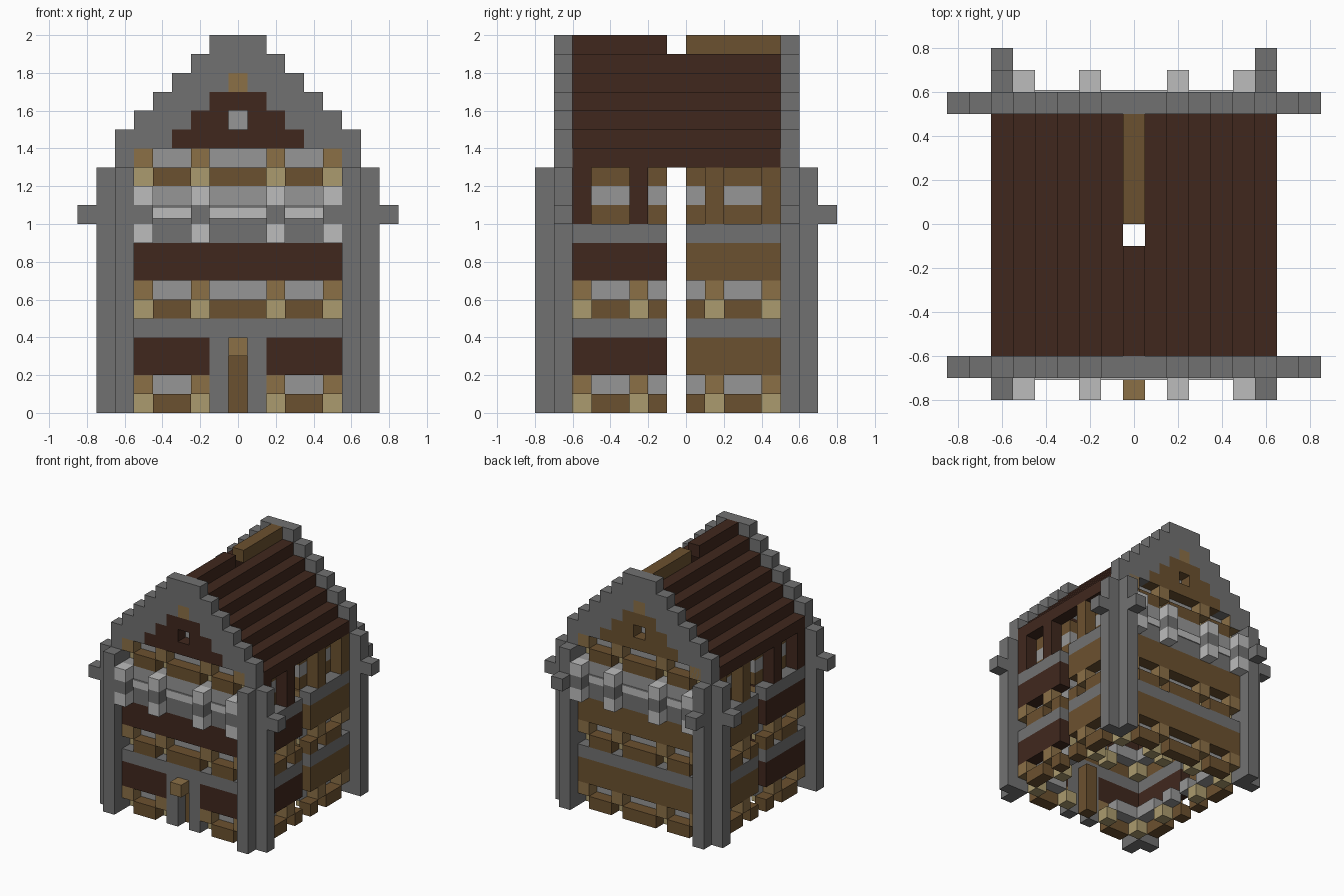
import bpy
import bmesh

cube = bpy.data.objects.get("Cube")
if cube:
    bpy.data.objects.remove(cube)

U = 0.1  # block size


def make_material(name, r, g, b):
    col = [(c / 255) ** 2.2 for c in (r, g, b)] + [1]
    mat = bpy.data.materials.new(name)
    mat.use_nodes = True
    mat.diffuse_color = col
    bsdf = mat.node_tree.nodes["Principled BSDF"]
    bsdf.inputs["Base Color"].default_value = col
    bsdf.inputs["Roughness"].default_value = 0.9
    return mat


STONE = make_material("stone grey", 113, 113, 113)
LIGHT = make_material("pale stone", 187, 187, 187)
GLASS = make_material("window grey", 149, 149, 149)
DARK = make_material("dark wood", 66, 44, 35)
BROWN = make_material("brown wood", 107, 82, 51)
GOLD = make_material("golden wood", 138, 111, 72)
TAN = make_material("tan wood", 170, 154, 110)


def build(name, mat, boxes):
    """One object from boxes (x0, x1, y0, y1, z0, z1) in block units."""
    bm = bmesh.new()
    for x0, x1, y0, y1, z0, z1 in boxes:
        made = bmesh.ops.create_cube(bm, size=1)
        for v in made["verts"]:
            v.co = ((x0 + (v.co.x + 0.5) * (x1 - x0)) * U,
                    (y0 + (v.co.y + 0.5) * (y1 - y0)) * U,
                    (z0 + (v.co.z + 0.5) * (z1 - z0)) * U)
    mesh = bpy.data.meshes.new(name)
    bm.to_mesh(mesh)
    bm.free()
    mesh.materials.append(mat)
    obj = bpy.data.objects.new(name, mesh)
    bpy.context.scene.collection.objects.link(obj)
    return obj


# Each wall maps (along, depth, height) to a box; depth 0 is the outer skin
def front(a, b, d0, d1, z0, z1):
    return (a, b, -7 + d0, -7 + d1, z0, z1)


def back(a, b, d0, d1, z0, z1):
    return (a, b, 6 - d1, 6 - d0, z0, z1)


def right(a, b, d0, d1, z0, z1):
    return (-6.5 + d0, -6.5 + d1, a, b, z0, z1)


def left(a, b, d0, d1, z0, z1):
    return (6.5 - d1, 6.5 - d0, a, b, z0, z1)


def window_band(name, wall, z, posts, panes):
    """Recessed footings and glass alternating with proud panels and caps."""
    build(name + "_footings", TAN, [wall(p, p + 1, 1, 2, z, z + 1) for p in posts])
    build(name + "_panels", BROWN, [wall(a, b, 0, 1, z, z + 1) for a, b in panes])
    build(name + "_caps", GOLD, [wall(p, p + 1, 0, 1, z + 1, z + 2) for p in posts])
    build(name + "_glass", GLASS, [wall(a, b, 1, 2, z + 1, z + 2) for a, b in panes])


END_POSTS = (-5.5, -2.5, 1.5, 4.5)
END_PANES = ((-4.5, -2.5), (-1.5, 1.5), (2.5, 4.5))

# Gable ends
for name, wall, wood in (("front", front, DARK), ("back", back, BROWN)):
    is_front = wall is front
    lower = [END_PANES[0], END_PANES[2]] if is_front else END_PANES
    window_band(name + "_ground_window", wall, 0, END_POSTS, lower)
    window_band(name + "_middle_window", wall, 5, END_POSTS, END_PANES)
    window_band(name + "_attic_window", wall, 12, END_POSTS, END_PANES)

    spans = [(-5.5, -1.5), (1.5, 5.5)] if is_front else [(-5.5, 5.5)]
    build(name + "_lower_boards", wood, [wall(a, b, 0, 1, 2, 4) for a, b in spans])
    build(name + "_upper_boards", wood, [wall(-5.5, 5.5, 0, 1, 7, 9)])
    build(name + "_beams", STONE, [wall(-5.5, 5.5, 0, 1, 4, 5),
                                   wall(-5.5, 5.5, 0, 1, 9, 11)])
    build(name + "_ledge", GLASS, [wall(-5.5, 5.5, 0, 1, 11, 12)])
    build(name + "_ledge_stripes", LIGHT,
          [wall(a, b, -0.08, 0, 10.3, 10.9) for a, b in END_PANES])

    # Brackets on the balcony beam
    build(name + "_brackets", LIGHT, [wall(p, p + 1, -1, 0, z, z + 1)
                                      for p in END_POSTS for z in (9, 11)])
    build(name + "_bracket_cores", STONE,
          [wall(p, p + 1, -1, 0, 10, 11) for p in END_POSTS])

    # Stepped stone gable around stepped boards
    steps = [wall(s * 5.5 - 1, s * 5.5 + 1, 0, 1, 13, 14) for s in (-1, 1)]
    for i in range(4):
        inner, outer = 3.5 - i, 6.5 - i
        steps += [wall(inner, outer, 0, 1, 14 + i, 15 + i),
                  wall(-outer, -inner, 0, 1, 14 + i, 15 + i)]
    steps += [wall(-2.5, 2.5, 0, 1, 18, 19), wall(-1.5, 1.5, 0, 1, 19, 20)]
    build(name + "_gable_steps", STONE, steps)
    build(name + "_gable_boards", wood, [
        wall(-3.5, 3.5, 0, 1, 14, 15), wall(-2.5, -0.5, 0, 1, 15, 16),
        wall(0.5, 2.5, 0, 1, 15, 16), wall(-1.5, 1.5, 0, 1, 16, 17)])
    build(name + "_gable_glass", GLASS, [wall(-0.5, 0.5, 1, 2, 15, 16)])
    build(name + "_gable_block", GOLD, [wall(-0.5, 0.5, 0, 1, 17, 18)])

    # Corner posts with pegs
    posts, pegs = [], []
    for s in (-1, 1):
        posts += [wall(s * 6 - 0.5, s * 6 + 0.5, -1, 1, 0, 13),
                  wall(s * 7 - 0.5, s * 7 + 0.5, 0, 1, 0, 13)]
        pegs.append(wall(s * 8 - 0.5, s * 8 + 0.5, 0, 1, 10, 11))
        if not is_front:
            pegs.append(wall(s * 6 - 0.5, s * 6 + 0.5, -2, -1, 10, 11))
    build(name + "_corner_posts", STONE, posts)
    build(name + "_pegs", STONE, pegs)

# Doorway
build("door_frame", STONE, [front(-1.5, -0.5, 0, 1, 0, 4), front(0.5, 1.5, 0, 1, 0, 4)])
build("door", BROWN, [front(-0.5, 0.5, 1, 2, 0, 4)])
build("door_lamp", GOLD, [front(-0.5, 0.5, -1, 0, 3, 4)])

# Side walls, split in two halves by an open slot
HALVES = (("fore", DARK, (-6, -1), (-6, -3), ((-5, -3), (-2, -1))),
          ("rear", BROWN, (0, 5), (1, 4), ((0, 1), (2, 4))))
for side, wall in (("left", left), ("right", right)):
    for half, wood, (a, b), posts, panes in HALVES:
        name = side + "_" + half
        for z in (0, 5):
            window_band(f"{name}_window_{z}", wall, z, posts, panes)
        build(name + "_boards", wood, [wall(a, b, 0, 1, z, z + 2) for z in (2, 7)])
        build(name + "_beams", STONE, [wall(a, b, 0, 1, z, z + 1) for z in (4, 9)])
        build(name + "_upper_posts", wood,
              [wall(p, p + 1, 0, 1, 10, 13) for p in posts])
        build(name + "_upper_panels", BROWN,
              [wall(p, q, 1, 2, z, z + 1) for p, q in panes for z in (10, 12)])
        build(name + "_upper_glass", GLASS,
              [wall(p, q, 1, 2, 11, 12) for p, q in panes])

# Stepped roof and split ridge
build("roof_steps", DARK, [(s * (6 - i) - 0.5, s * (6 - i) + 0.5, -6, 5, 13 + i, 14 + i)
                           for i in range(6) for s in (-1, 1)])
build("fore_ridge", DARK, [(-0.5, 0.5, -6, -1, 19, 20)])
build("rear_ridge", BROWN, [(-0.5, 0.5, 0, 5, 19, 20)])
